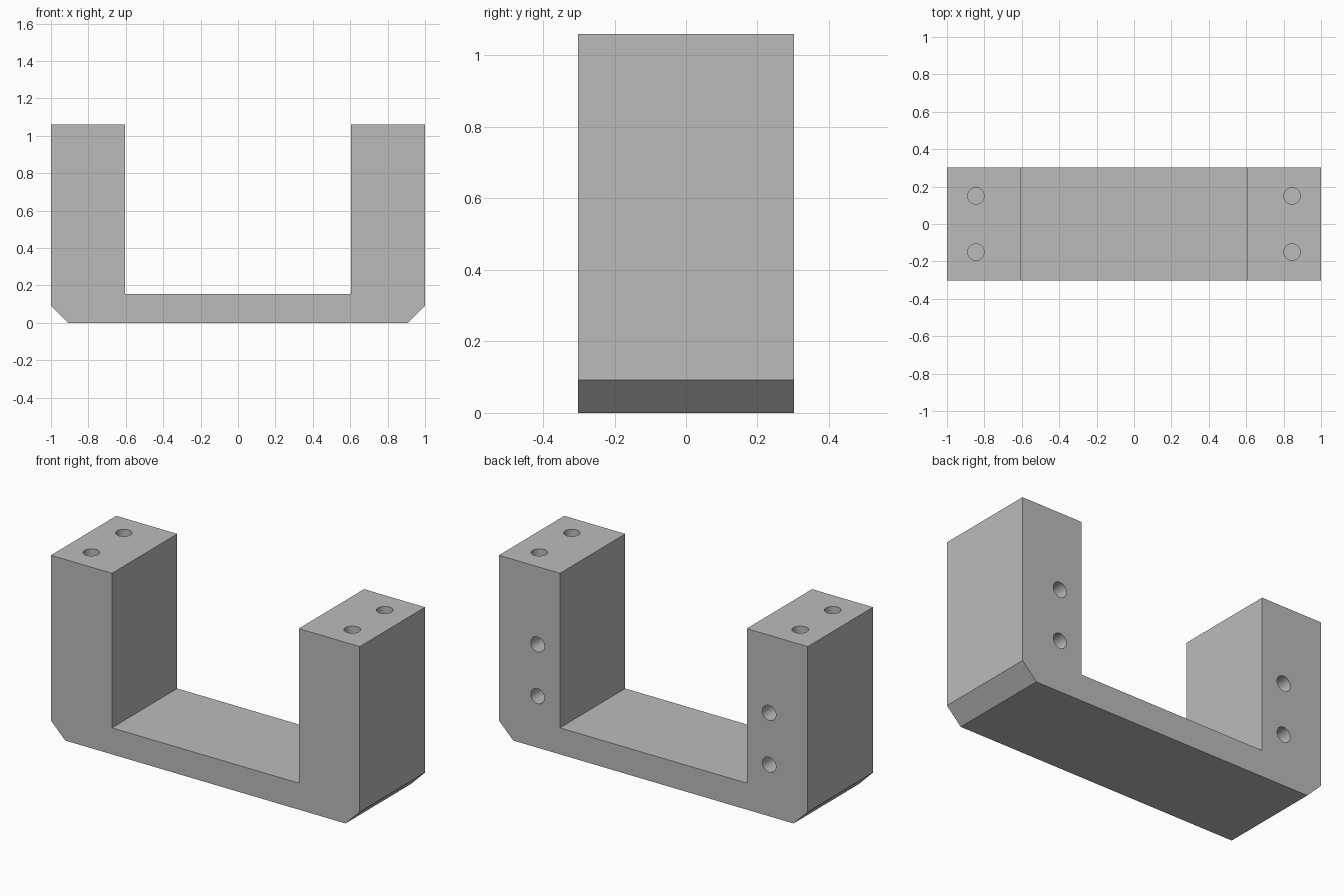
import bpy, bmesh, math

cube = bpy.data.objects.get("Cube")
if cube:
    bpy.data.objects.remove(cube, do_unlink=True)

HALF_Y, HEIGHT, FLOOR, INNER, CHAMFER = 0.302, 1.06, 0.155, 0.605, 0.092
HOLE_R, HOLE_DEPTH = 0.044, 0.3

grey = bpy.data.materials.new("plain_grey")
grey.use_nodes = True
grey.diffuse_color = (0.5, 0.5, 0.5, 1)
grey.node_tree.nodes["Principled BSDF"].inputs["Base Color"].default_value = (0.5, 0.5, 0.5, 1)

# U-shaped bracket: half profile mirrored, then extruded front to back
half = [(1 - CHAMFER, 0), (1, CHAMFER), (1, HEIGHT), (INNER, HEIGHT), (INNER, FLOOR)]
profile = half + [(-x, z) for x, z in reversed(half)]
bm = bmesh.new()
face = bm.faces.new([bm.verts.new((x, -HALF_Y, z)) for x, z in profile])
extruded = bmesh.ops.extrude_face_region(bm, geom=[face])["geom"]
bmesh.ops.translate(bm, vec=(0, 2 * HALF_Y, 0),
                    verts=[v for v in extruded if isinstance(v, bmesh.types.BMVert)])
bmesh.ops.recalc_face_normals(bm, faces=bm.faces)
mesh = bpy.data.meshes.new("bracket")
bm.to_mesh(mesh)
bm.free()
mesh.materials.append(grey)
bracket = bpy.data.objects.new("bracket", mesh)
bpy.context.collection.objects.link(bracket)


def drill(name, location, rotation):
    """Cut a blind round hole centred on a surface point."""
    bpy.ops.mesh.primitive_cylinder_add(vertices=48, radius=HOLE_R, depth=2 * HOLE_DEPTH,
                                        location=location, rotation=rotation)
    cutter = bpy.context.object
    cutter.name = name
    cutter.data.materials.append(grey)
    cutter.hide_render = True
    cut = bracket.modifiers.new(name, 'BOOLEAN')
    cut.operation = 'DIFFERENCE'
    cut.solver = 'EXACT'
    cut.object = cutter
    bpy.context.view_layer.objects.active = bracket
    bpy.ops.object.modifier_apply(modifier=name)
    bpy.data.objects.remove(cutter, do_unlink=True)


# Two holes in the top and two in the back of each arm
for side in (-1, 1):
    for y in (-0.15, 0.15):
        drill("top_hole", (side * 0.845, y, HEIGHT), (0, 0, 0))
    for z in (0.302, 0.605):
        drill("back_hole", (side * 0.75, HALF_Y, z), (math.pi / 2, 0, 0))

# Smooth hole walls, crisp block edges
bpy.ops.object.select_all(action='DESELECT')
bracket.select_set(True)
bpy.context.view_layer.objects.active = bracket
bpy.ops.object.shade_smooth_by_angle(angle=math.radians(30))
